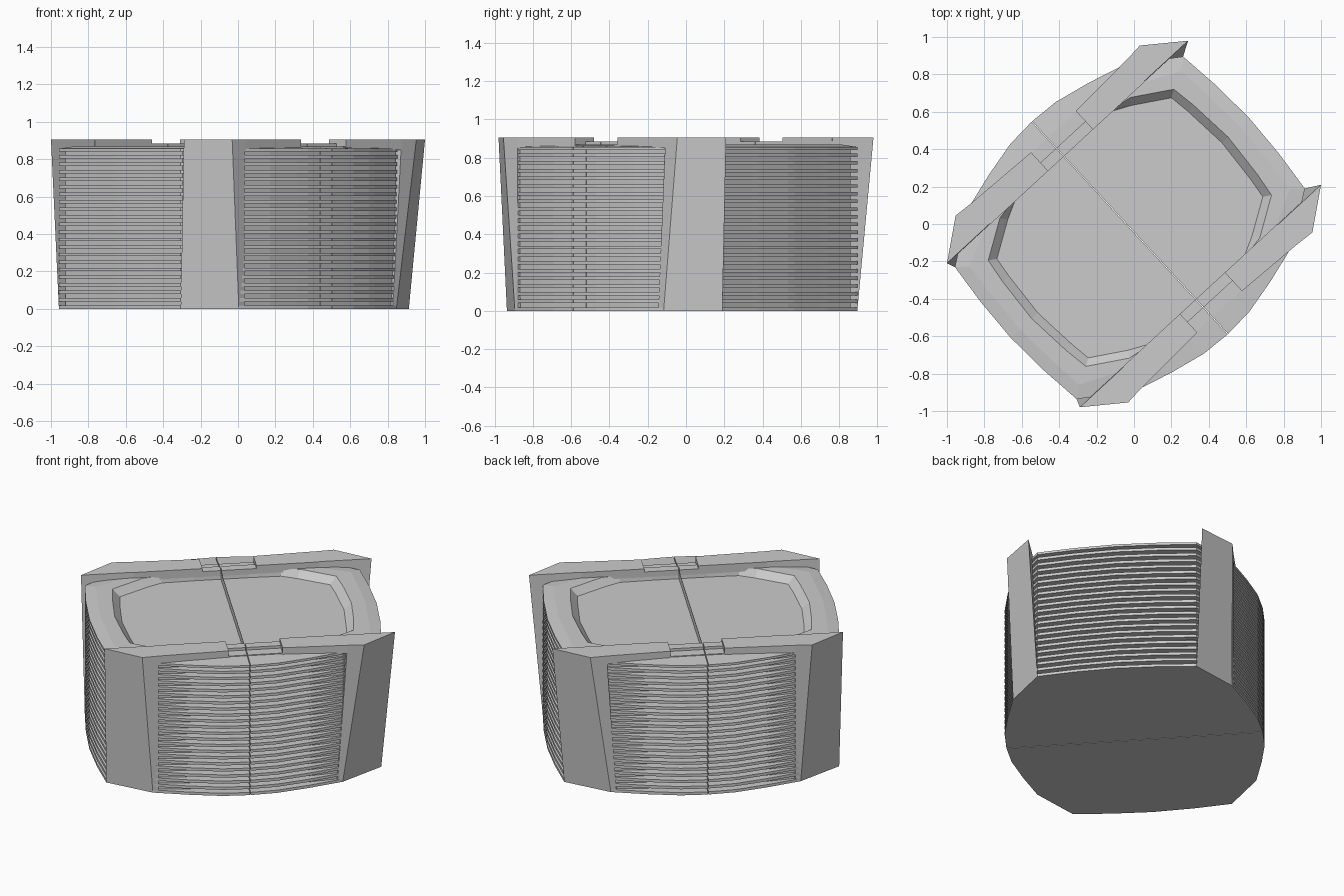
import bpy, bmesh, math

if "Cube" in bpy.data.objects:
    bpy.data.objects.remove(bpy.data.objects["Cube"])

ANG = math.radians(42.7)   # whole model is turned about z
SHIFT = -0.03              # body sits slightly off the rim centre
GAP = 0.002                # half width of the centre slit


def place(u, v, z):
    c, s = math.cos(ANG), math.sin(ANG)
    return (u * c - v * s, u * s + v * c, z)


def loft(bm, loops):
    """Skin closed loops of (u, v, z) points and cap both ends."""
    rows = [[bm.verts.new(place(*p)) for p in loop] for loop in loops]
    n = len(rows[0])
    for a, b in zip(rows, rows[1:]):
        for i in range(n):
            j = (i + 1) % n
            bm.faces.new((a[i], a[j], b[j], b[i]))
    bm.faces.new(rows[0])
    bm.faces.new(rows[-1])


def finish(bm, name):
    bmesh.ops.recalc_face_normals(bm, faces=bm.faces)
    mesh = bpy.data.meshes.new(name)
    bm.to_mesh(mesh)
    bm.free()
    bpy.context.collection.objects.link(bpy.data.objects.new(name, mesh))


def half(quarter, z, side):
    """Half outline on one side of the slit, from a quarter profile."""
    pts = quarter + [(u, -v) for u, v in reversed(quarter[:-1])]
    return [(side * max(u, GAP) + SHIFT, v, z) for u, v in pts]


# Quarter profiles, from the middle of the long side to the middle of the end
OUTER = [(0, .773), (.165, .763), (.36, .72), (.573, .66), (.83, .48), (.855, .25), (.867, 0)]
CORE = [(0, .68), (.165, .68), (.36, .675), (.573, .65), (.80, .46), (.805, .25), (.815, 0)]
STEP = [(0, .56), (.165, .56), (.36, .56), (.50, .56), (.77, .43), (.785, .25), (.80, 0)]
BASIN = [(0, .53), (.165, .53), (.36, .53), (.475, .51), (.675, .385), (.695, .25), (.715, 0)]
FLOOR = [(0, .525), (.165, .525), (.36, .52), (.45, .475), (.635, .36), (.65, .25), (.67, 0)]

for side, label in ((1, "right"), (-1, "left")):
    # Core with top plate and shallow basin
    bm = bmesh.new()
    loft(bm, [half(q, z, side) for q, z in (
        (CORE, 0), (CORE, .841), (OUTER, .841), (OUTER, .856),
        (STEP, .868), (BASIN, .868), (FLOOR, .825))])
    finish(bm, "body_" + label)

    # Stack of thin ribs around the core
    bm = bmesh.new()
    for i in range(21):
        z = i * .0402
        loft(bm, [half(OUTER, z, side), half(OUTER, z + .018, side)])
    finish(bm, "ribs_" + label)

# Flared corner posts and the raised rim bars beside them
for su in (1, -1):
    for sv in (1, -1):
        tag = ("right" if su > 0 else "left") + ("_back" if sv > 0 else "_front")
        bm = bmesh.new()
        bottom = [(.83, .48), (.573, .66), (.54, .668), (.50, .48)]
        top = [(.877, .524), (.67, .68), (.57, .672), (.56, .524)]
        loft(bm, [[(su * u + SHIFT, sv * v, 0) for u, v in bottom],
                  [(su * u, sv * v, .905) for u, v in top]])
        finish(bm, "corner_post_" + tag)

        bm = bmesh.new()
        n = .163 + .018 * su
        bar = [(n, .52), (n, .655), (.57, .672), (.56, .52)]
        loft(bm, [[(su * u, sv * v, z) for u, v in bar] for z in (.85, .905)])
        finish(bm, "rim_bar_" + tag)

# Stepped bridge inside each rim notch, split at the slit
for sv, label in ((1, "back"), (-1, "front")):
    bm = bmesh.new()
    for u0, u1 in ((-.15, SHIFT - GAP), (SHIFT + GAP, .185)):
        for v0, v1, h in ((.52, .58, .885), (.58, .65, .868)):
            box = [(u0, v0), (u1, v0), (u1, v1), (u0, v1)]
            loft(bm, [[(u, sv * v, z) for u, v in box] for z in (.85, h)])
    finish(bm, "notch_bridge_" + label)
